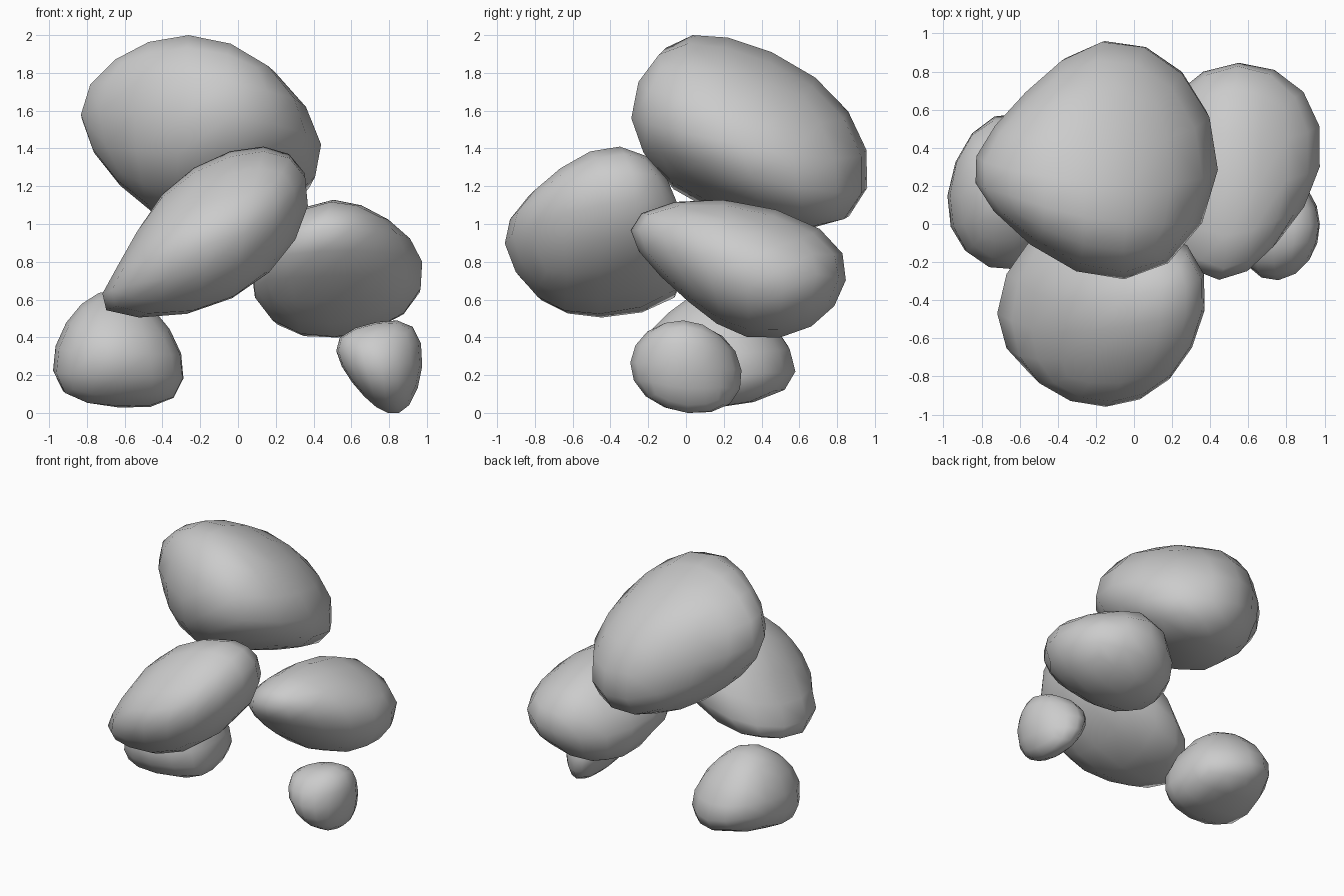
import bpy
from mathutils import Vector

if "Cube" in bpy.data.objects:
    bpy.data.objects.remove(bpy.data.objects["Cube"])

SIGNS = [(x, y, z) for x in (-1, 1) for y in (-1, 1) for z in (-1, 1)]
BOX = [(0, 1, 3, 2), (4, 6, 7, 5), (0, 4, 5, 1), (2, 3, 7, 6), (0, 2, 6, 4), (1, 5, 7, 3)]
PAIRS = ((0, 1), (0, 2), (1, 2))
# slanting directions used for the final trim
SIDE, SIDE2 = Vector((.82, .57, 0)), Vector((-.82, .57, 0))
UP_A, UP_B, UP_C = Vector((-.24, .35, .91)), Vector((.24, -.35, .91)), Vector((.24, .35, .91))


def soft_mesh(name, points, faces, levels, limit=True):
    """Cage rounded by a subdivision surface."""
    me = bpy.data.meshes.new(name)
    me.from_pydata([tuple(p) for p in points], [], faces)
    me.polygons.foreach_set("use_smooth", [True] * len(faces))
    ob = bpy.data.objects.new(name, me)
    bpy.context.collection.objects.link(ob)
    sub = ob.modifiers.new("round", 'SUBSURF')
    sub.levels = sub.render_levels = levels
    sub.use_limit_surface = limit
    return ob


def pull_weights(count, faces, levels, limit=True):
    """How much each cage point pulls on each rounded point, and the new faces."""
    rows, polys = None, None
    for k in range(0, count, 3):
        unit = [[float(i == k + j) for j in range(3)] for i in range(count)]
        ob = soft_mesh("probe", unit, faces, levels, limit)
        bpy.context.view_layer.update()
        ev = ob.evaluated_get(bpy.context.evaluated_depsgraph_get()).data
        rows = rows or [[] for _ in ev.vertices]
        polys = polys or [tuple(p.vertices) for p in ev.polygons]
        for row, v in zip(rows, ev.vertices):
            row.extend(v.co)
        bpy.data.objects.remove(ob)
    return [row[:count] for row in rows], polys


BOX_PULL, _ = pull_weights(8, BOX, 2)
SPLIT, CAGE = pull_weights(8, BOX, 1, False)
CAGE_PULL, _ = pull_weights(len(SPLIT), CAGE, 1)


def farthest(points, pull, d):
    reach = [d.dot(p) for p in points]
    return max((sum(a * b for a, b in zip(row, reach)), row) for row in pull)


def fit(points, pull, targets, steps):
    """Nudge the cage until the rounded surface touches every extent."""
    for _ in range(steps):
        for d, goal in targets:
            far, w = farthest(points, pull, d)
            gain = 0.3 * (goal - far) / (sum(a * a for a in w) * d.length_squared)
            for p, a in zip(points, w):
                if a:
                    p += d * (gain * a)


def clump(name, axes, diagonals, trim):
    """Rounded box fitted to its (min, max) extents along x, y, z and along
    the sum and difference of each axis pair (xy, xz, yz), then trimmed."""
    targets = []
    for k, (lo, hi) in enumerate(axes):
        d = Vector((0, 0, 0))
        d[k] = 1
        targets += [(d, hi), (-d, -lo)]
    for (i, j), pair in zip(PAIRS, diagonals):
        for s, (lo, hi) in zip((1, -1), pair):
            d = Vector((0, 0, 0))
            d[i], d[j] = 1, s
            targets += [(d, hi), (-d, -lo)]

    corners = [Vector([(lo + hi) / 2 + s * (hi - lo) * 0.85
                       for s, (lo, hi) in zip(sg, axes)]) for sg in SIGNS]
    fit(corners, BOX_PULL, targets, 250)
    # finer cage for the flatter and blunter areas
    targets += [(d, farthest(corners, BOX_PULL, d)[0] + more) for d, more in trim]
    cage = [sum((c * a for c, a in zip(corners, row)), Vector((0, 0, 0))) for row in SPLIT]
    fit(cage, CAGE_PULL, targets, 100)
    return soft_mesh(name, cage, CAGE, 1)


# large clump at the top
clump("top_clump",
      [(-.83, .44), (-.29, .96), (.98, 2.0)],
      [[(-.655, 1.05), (-1.26, .385)],
       [(.58, 2.0), (-2.52, -.80)],
       [(1.12, 2.46), (-2.04, -.18)]],
      [(UP_A, -.01), (-UP_A, -.055), (UP_B, .025), (-UP_B, .014),
       (UP_C, -.035), (-UP_C, .043), (SIDE, -.02), (-SIDE, .02), (SIDE2, -.015)])

# slanted clump at the front
clump("front_clump",
      [(-.72, .37), (-.96, .02), (.51, 1.41)],
      [[(-1.335, .165), (-.48, 1.0)],
       [(-.16, 1.64), (-1.56, -.58)],
       [(-.165, 1.15), (-1.98, -.67)]],
      [(UP_A, 0), (-UP_A, .043), (SIDE, .007), (-SIDE, .007), (SIDE2, -.043)])

# clump on the right
clump("right_clump",
      [(.07, .975), (-.295, .845), (.40, 1.13)],
      [[(.085, 1.59), (-.465, .85)],
       [(.675, 1.835), (-.77, .355)],
       [(.59, 1.685), (-1.29, .22)]],
      [(UP_A, 0), (-UP_A, .03), (-UP_B, .007), (UP_C, -.035), (-UP_C, .035),
       (SIDE, -.015), (-SIDE, .04)])

# low clump on the left
clump("lower_left_clump",
      [(-.98, -.29), (-.24, .58), (.03, .65)],
      [[(-1.025, .05), (-1.33, -.30)],
       [(-.81, .10), (-1.405, -.425)],
       [(-.03, .93), (-.62, .40)]],
      [(-UP_A, .02), (UP_B, 0), (-UP_B, -.025), (UP_C, 0), (-UP_C, .03),
       (SIDE, .03), (SIDE2, -.014), (-SIDE2, .03)])

# small low clump on the right
clump("lower_right_clump",
      [(.52, .975), (-.295, .295), (0, .49)],
      [[(.375, 1.085), (.41, 1.11)],
       [(.755, 1.38), (.14, .865)],
       [(-.125, .60), (-.635, .185)]],
      [(UP_A, -.015), (-UP_A, 0), (UP_C, 0), (-UP_C, 0), (SIDE, .007)])
